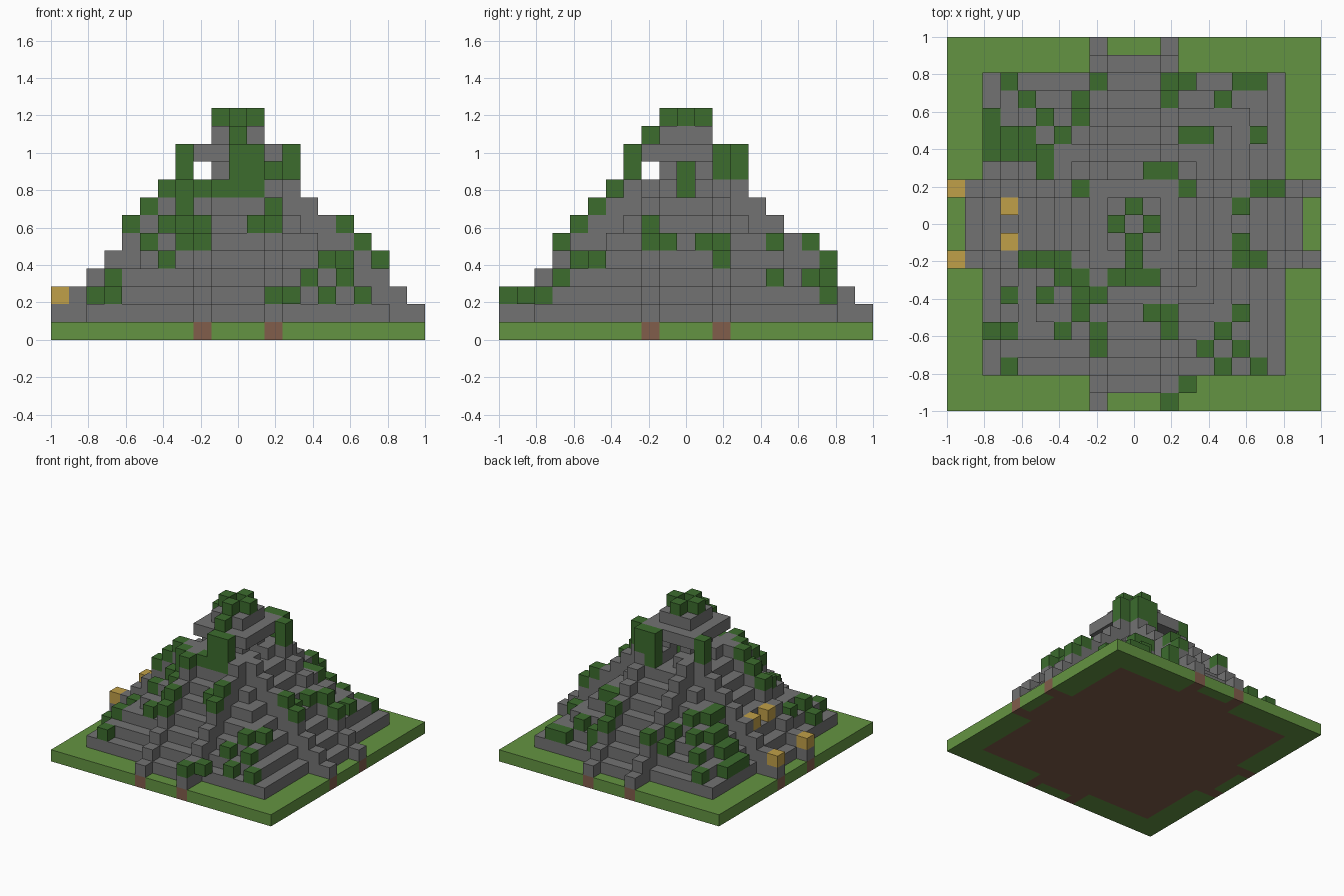
import bpy
import bmesh
from mathutils import Vector

if "Cube" in bpy.data.objects:
    bpy.data.objects.remove(bpy.data.objects["Cube"], do_unlink=True)

HALF = 10                      # grid reaches from -HALF to HALF
UNIT = 2 / (2 * HALF + 1)      # size of one block


def make_material(name, colour):
    mat = bpy.data.materials.new(name)
    mat.use_nodes = True
    rgba = (*colour, 1)
    mat.diffuse_color = rgba
    mat.node_tree.nodes["Principled BSDF"].inputs["Base Color"].default_value = rgba
    return mat


stone = make_material("grey stone", (0.17, 0.17, 0.17))
leaf = make_material("dark leaf green", (0.045, 0.15, 0.027))
grass = make_material("grass green", (0.127, 0.296, 0.054))
soil = make_material("brown soil", (0.22, 0.11, 0.07))
gold = make_material("gold", (0.53, 0.35, 0.065))


def slab(radius, layer):
    """Square sheet of blocks."""
    span = range(-radius, radius + 1)
    return {(x, y, layer) for x in span for y in span}


# Stepped pyramid
pyramid = set()
for k in range(1, 9):
    pyramid |= slab(9 - k, k)

# Four stairways with raised side rails
stairs = set()
for k in range(1, 9):
    for side in range(-2, 3):
        reach = 10 - k + (abs(side) == 2)
        for d in range(-reach, reach + 1):
            stairs |= {(side, d, k), (d, side, k)}

# Shrine: corner pillars, wide roof and cap, with doorways cut on four sides
doorway = {c for d in range(-2, 3) for k in (8, 9) for c in ((d, 0, k), (0, d, k))}
shrine = (slab(1, 9) | slab(2, 10) | slab(1, 11)) - doorway
pyramid -= doorway
stairs -= doorway | pyramid
masonry = pyramid | stairs | shrine

# Ground: soil below the masonry, grass elsewhere
ground = slab(HALF, 0)
soil_cells = {c for c in ground if (c[0], c[1], 1) in masonry}
grass_cells = ground - soil_cells


def top_of(x, y):
    return max([z for (a, b, z) in masonry if (a, b) == (x, y)], default=1)


# Plants sit on whatever is below them: row -> columns
plant_rows = {
    8: (-7, -2, 2, 3, 6, 7),
    7: (-6, -3, 2, 5),
    6: (-8, -5, -3),
    5: (-8, -7, -6, -4, 3, 4, 7),
    4: (-8, -7, -6, -5),
    3: (-5, 1, 2),
    2: (-3, 3, 7, 8),
    1: (0, 6),
    0: (-1, 1),
    -1: (0, 6),
    -2: (-6, -5, -4, 0, 6, 7),
    -3: (-4, -3, -1, 0, 1),
    -4: (-7, -5, -3, -2),
    -5: (-3, 1, 2, 6),
    -6: (-8, -7, -4, -2, 2, 5),
    -7: (-2, 4, 6),
    -8: (-7, 5, 7),
    -9: (3,),
    -10: (2,),
}
foliage = {(x, y, top_of(x, y) + 1) for y, xs in plant_rows.items() for x in xs}

# Taller plants: column -> highest layer
tall = {(-3, 2): 10, (3, 2): 10, (2, 3): 10, (1, 3): 10,
        (0, -3): 10, (1, -3): 10, (-3, -3): 8, (3, 8): 3}
for (x, y), high in tall.items():
    foliage |= {(x, y, z) for z in range(top_of(x, y) + 1, high + 1)}

# Overgrown heart of the shrine
foliage |= {(0, 0, 8), (0, 0, 9)}

# Gold blocks flanking one stairway
gold_cells = {(x, y, top_of(x, y) + 1) for x, w in ((-10, 2), (-7, 1)) for y in (-w, w)}

occupied = masonry | ground | foliage | gold_cells


def build_blocks(name, cells, mat):
    """Mesh of the exposed faces of a set of blocks."""
    bm = bmesh.new()
    for cell in sorted(cells):
        base = Vector(cell) + Vector((0, 0, 0.5))
        for axis in range(3):
            for sign in (-1, 1):
                near = list(cell)
                near[axis] += sign
                if tuple(near) in occupied:
                    continue
                n, u, v = Vector(), Vector(), Vector()
                n[axis] = sign / 2
                u[(axis + 1) % 3] = 0.5
                v[(axis + 2) % 3] = 0.5 * sign
                corners = (-u - v, u - v, u + v, v - u)
                bm.faces.new([bm.verts.new((base + n + c) * UNIT) for c in corners])
    bmesh.ops.remove_doubles(bm, verts=bm.verts, dist=UNIT / 100)
    mesh = bpy.data.meshes.new(name)
    bm.to_mesh(mesh)
    bm.free()
    mesh.materials.append(mat)
    obj = bpy.data.objects.new(name, mesh)
    bpy.context.collection.objects.link(obj)


for name, cells, mat in (
    ("grass_border", grass_cells, grass),
    ("soil_bed", soil_cells, soil),
    ("stepped_pyramid", pyramid, stone),
    ("stairways", stairs, stone),
    ("shrine", shrine, stone),
    ("foliage", foliage, leaf),
    ("gold_blocks", gold_cells, gold),
):
    build_blocks(name, cells, mat)
